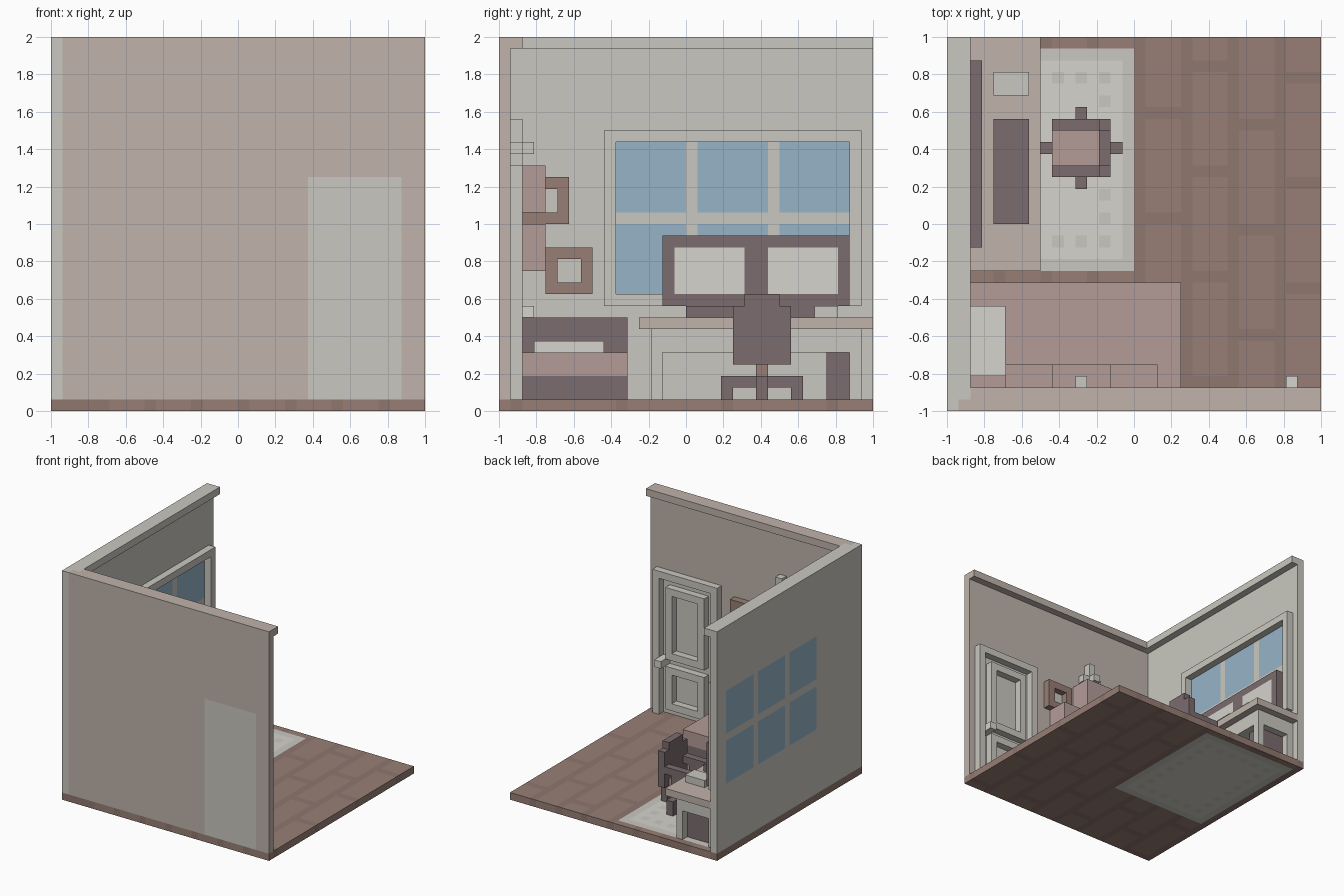
import bpy, bmesh
from mathutils import Vector

if "Cube" in bpy.data.objects:
    bpy.data.objects.remove(bpy.data.objects["Cube"])

V = 1 / 16  # one block; all coordinates below count blocks from the room corner


def material(name, r, g, b):
    m = bpy.data.materials.new(name)
    lin = [(c / 255) ** 2.2 for c in (r, g, b)]
    m.diffuse_color = (*lin, 1)
    m.use_nodes = True
    m.node_tree.nodes["Principled BSDF"].inputs["Base Color"].default_value = m.diffuse_color
    return m


LIGHT = material("light", 200, 198, 190)
CREAM = material("cream", 212, 210, 203)
BEIGE = material("beige", 190, 178, 169)
BROWN = material("brown", 150, 126, 117)
UMBER = material("umber", 141, 118, 110)
DARK = material("dark", 122, 108, 110)
PINK = material("pink", 178, 155, 151)
BLUE = material("blue", 150, 178, 198)


def pos(p):
    return Vector((p[0] * V - 1, p[1] * V - 1, p[2] * V))


def add_box(bm, b):
    lo, hi = pos(b[0::2]), pos(b[1::2])
    verts = bmesh.ops.create_cube(bm, size=1)["verts"]
    for v in verts:
        v.co = Vector([(lo[i] + hi[i]) / 2 + v.co[i] * (hi[i] - lo[i]) for i in range(3)])


def finish(bm, name, mats):
    me = bpy.data.meshes.new(name)
    bm.to_mesh(me)
    bm.free()
    for m in mats:
        me.materials.append(m)
    ob = bpy.data.objects.new(name, me)
    bpy.context.collection.objects.link(ob)
    return ob


def part(name, mat, *boxes):
    """Boxes given as (x0, x1, y0, y1, z0, z1)."""
    bm = bmesh.new()
    for b in boxes:
        add_box(bm, b)
    return finish(bm, name, [mat])


def inlaid(name, box, mats, pick):
    """Box cut along the block grid, each face coloured by pick(block x, y, z)."""
    bm = bmesh.new()
    add_box(bm, box)
    for a in range(3):
        for k in range(box[2 * a] + 1, box[2 * a + 1]):
            co, no = [0, 0, 0], [0, 0, 0]
            co[a], no[a] = k, 1
            bmesh.ops.bisect_plane(bm, geom=bm.verts[:] + bm.edges[:] + bm.faces[:],
                                   plane_co=pos(co), plane_no=no)
    for f in bm.faces:
        c = f.calc_center_median() - f.normal * V * 0.5
        f.material_index = pick(int((c.x + 1) / V), int((c.y + 1) / V), int(c.z / V))
    return finish(bm, name, mats)


def ring(axis, a0, a1, z0, z1, d0, d1, closed=True):
    """One-block border lying on the left wall ('x') or the front wall ('y')."""
    low = z0 + 1 if closed else z0
    flat = [(a0, a0 + 1, low, z1 - 1), (a1 - 1, a1, low, z1 - 1), (a0, a1, z1 - 1, z1)]
    if closed:
        flat.append((a0, a1, z0, z0 + 1))
    if axis == 'x':
        return [(d0, d1, p, q, r, s) for p, q, r, s in flat]
    return [(p, q, d0, d1, r, s) for p, q, r, s in flat]


# floor with planks and a woven rug set flush into it
def floor_pick(x, y, z):
    if 1 <= x < 16 and 12 <= y < 31:
        if 2 <= x < 15 and 13 <= y < 30:
            border = x in (3, 13) or y in (14, 28)
            return 2 if border and x % 2 and y % 2 == 0 else 3
        return 2
    return 1 if x % 4 == 0 or (y + 5 * (x // 4)) % 9 == 0 else 0


inlaid("floor", (0, 32, 0, 32, 0, 1), [BROWN, UMBER, LIGHT, CREAM], floor_pick)

# walls with flush glass and door
inlaid("left_wall", (0, 1, 0, 32, 1, 32), [LIGHT, BLUE],
       lambda x, y, z: int(10 <= y < 30 and 10 <= z < 23 and y not in (16, 23) and z != 16))
inlaid("front_wall", (1, 32, 0, 1, 1, 32), [BEIGE, LIGHT],
       lambda x, y, z: int(22 <= x < 30 and z < 20))
part("cornice_left", LIGHT, (1, 2, 1, 32, 31, 32))
part("cornice_front", BEIGE, (2, 32, 1, 2, 31, 32))
part("window_frame", LIGHT, *ring('x', 9, 31, 9, 24, 1, 2))

# door trim
part("door_frame", LIGHT, *ring('y', 21, 31, 1, 21, 1, 2, closed=False))
part("door_panels", LIGHT, *ring('y', 23, 29, 9, 19, 1, 2), *ring('y', 23, 29, 2, 8, 1, 2))
part("door_handle", CREAM, (29, 30, 1, 3, 8, 9))

# pictures
part("picture_frames", BROWN, *ring('x', 2, 6, 16, 20, 1, 2), *ring('x', 4, 8, 10, 14, 1, 2),
     *ring('y', 15, 19, 16, 20, 1, 2))
part("picture", LIGHT, (16, 18, 1, 1.1, 17, 19))

# wall cabinets and a small ornament on top
part("wall_cabinets", PINK, (9, 14, 1, 4, 17, 21), (14, 18, 1, 4, 12, 16), (5, 9, 1, 4, 12, 16))
part("ornament", LIGHT, (11, 12, 1, 2, 21, 25), (11, 12, 2, 3, 22, 23),
     (10, 11, 1, 2, 22, 23), (12, 13, 1, 2, 22, 23))

# bed
part("bed_base", DARK, (2, 20, 1, 11, 1, 3))
part("headboard", DARK, (1, 2, 1, 11, 1, 8))
part("mattress", PINK, (2, 20, 1, 11, 3, 5))
part("pillow", CREAM, (2, 5, 3, 9, 5, 6))

# desk
part("desk_top", BEIGE, (1, 8, 12, 32, 7, 8))
part("desk_apron", LIGHT, (1, 7, 13, 31, 5, 7))
part("desk_legs", LIGHT, *[(x, x + 1, y, y + 1, 1, 5) for x in (1, 6) for y in (13, 30)])
part("computer_case", DARK, (2, 6, 28, 30, 1, 5))
part("keyboard", DARK, (4, 7, 16, 25, 8, 9))
part("mouse_pad", LIGHT, (4, 7, 27, 29, 8, 9))
part("monitor_stand", DARK, (2, 3, 17, 27, 8, 9))
inlaid("monitors", (2, 3, 14, 30, 9, 15), [DARK, CREAM],
       lambda x, y, z: int((15 <= y < 21 or 23 <= y < 29) and 10 <= z < 14))

# desk chair
part("chair_seat", PINK, (9, 13, 21, 24, 4, 5))
part("chair_back", DARK, (13, 14, 20, 25, 4, 9), (13, 14, 21, 24, 9, 10))
part("chair_arms", DARK, *[b for y in (20, 24) for b in
                           ((9, 13, y, y + 1, 6, 7), (10, 12, y, y + 1, 4, 6))])
part("chair_post", BROWN, (11, 12, 22, 23, 3, 4))
part("chair_base", DARK, (8, 15, 22, 23, 2, 3), (11, 12, 19, 22, 2, 3), (11, 12, 23, 26, 2, 3),
     (8, 9, 22, 23, 1, 2), (14, 15, 22, 23, 1, 2), (11, 12, 19, 20, 1, 2), (11, 12, 25, 26, 1, 2))
